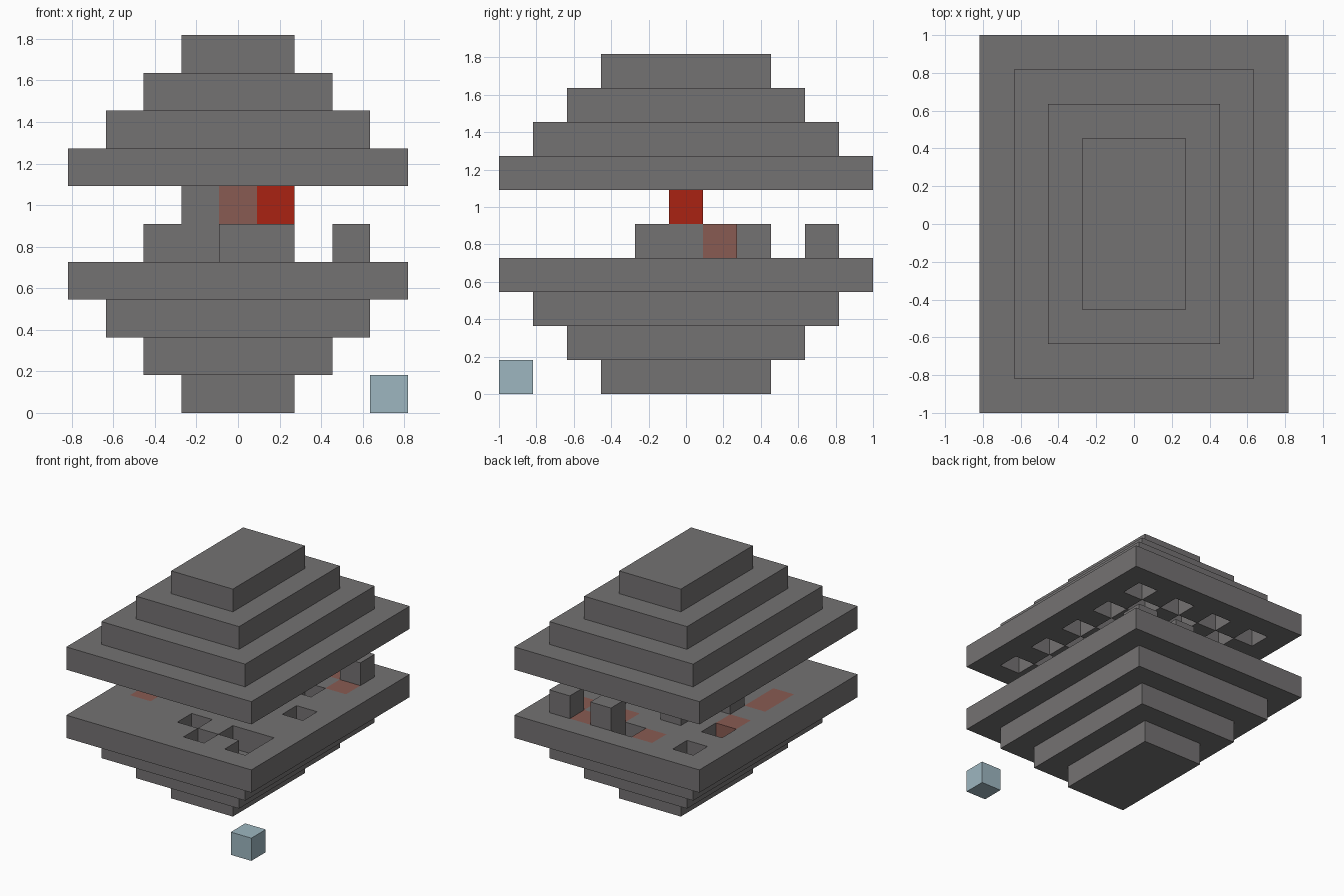
import bpy, bmesh
from mathutils import Vector

cube = bpy.data.objects.get("Cube")
if cube:
    bpy.data.objects.remove(cube, do_unlink=True)

U = 2 / 11          # edge of one block
NX, NY = 9, 11      # blocks across and deep


def material(name, color):
    m = bpy.data.materials.new(name)
    m.use_nodes = True
    m.diffuse_color = (*color, 1)
    m.node_tree.nodes["Principled BSDF"].inputs["Base Color"].default_value = (*color, 1)
    return m


GREY, BROWN, RED, BLUE = range(4)
MATERIALS = [
    material("stone_grey", (0.175, 0.168, 0.17)),
    material("faded_red_brown", (0.25, 0.105, 0.085)),
    material("bright_red", (0.4, 0.016, 0.006)),
    material("pale_blue", (0.34, 0.47, 0.53)),
]


def add_blocks(name, cells):
    """Build the outer skin of a set of unit blocks: {(i, j, k): colour}."""
    bm = bmesh.new()
    verts = {}

    def vert(p):
        if p not in verts:
            verts[p] = bm.verts.new(((p[0] - NX / 2) * U, (p[1] - NY / 2) * U, p[2] * U))
        return verts[p]

    for cell, colour in cells.items():
        for axis in range(3):
            for side in (0, 1):
                near = list(cell)
                near[axis] += 1 if side else -1
                if tuple(near) in cells:
                    continue
                ring = []
                for s, t in ((0, 0), (1, 0), (1, 1), (0, 1)):
                    p = list(cell)
                    p[axis] += side
                    p[(axis + 1) % 3] += s
                    p[(axis + 2) % 3] += t
                    ring.append(vert(tuple(p)))
                face = bm.faces.new(ring if side else ring[::-1])
                face.material_index = colour
    bmesh.ops.dissolve_limit(bm, angle_limit=0.01, verts=bm.verts[:],
                             edges=bm.edges[:], delimit={'MATERIAL'})
    mesh = bpy.data.meshes.new(name)
    bm.to_mesh(mesh)
    bm.free()
    for m in MATERIALS:
        mesh.materials.append(m)
    obj = bpy.data.objects.new(name, mesh)
    bpy.context.collection.objects.link(obj)
    return obj


def tier(inset, k):
    return {(i, j, k): GREY for i in range(inset, NX - inset)
            for j in range(inset, NY - inset)}


# Stepped lower and upper pyramids
for n in range(1, 4):
    add_blocks(f"lower_step_{n}", tier(n, 3 - n))
    add_blocks(f"upper_step_{n}", tier(n, 6 + n))

# Floor slab with pits and coloured tiles
floor = tier(0, 3)
for i, j in ((5, 1), (7, 1), (4, 2), (6, 2), (7, 2), (7, 5), (6, 7), (1, 7), (1, 9), (4, 9)):
    del floor[i, j, 3]
for i, j in ((1, 3), (1, 4), (1, 6), (5, 8), (7, 8), (3, 9), (6, 9)):
    floor[i, j, 3] = BROWN
add_blocks("floor_slab", floor)

# Roof slab with a chequered underside
roof = {c: v for c, v in tier(0, 6).items()
        if not (0 < c[0] < NX - 1 and 0 < c[1] < NY - 1 and c[0] % 2 == c[1] % 2)}
# keep only the holes that sit on odd columns and rows, or between them
add_blocks("roof_slab", roof)

# Loose blocks standing on the floor
standing = {(i, j, 4): GREY for i, j in
            ((2, 5), (3, 5), (4, 4), (5, 4), (5, 5), (3, 7), (5, 9), (7, 9))}
standing[5, 6, 4] = BROWN
add_blocks("standing_blocks", standing)

# Bar joining the floor blocks to the roof
add_blocks("core_bar", {(3, 5, 5): GREY, (4, 5, 5): BROWN, (5, 5, 5): RED})

# Separate block at the front corner
add_blocks("corner_block", {(NX - 1, 0, 0): BLUE})
